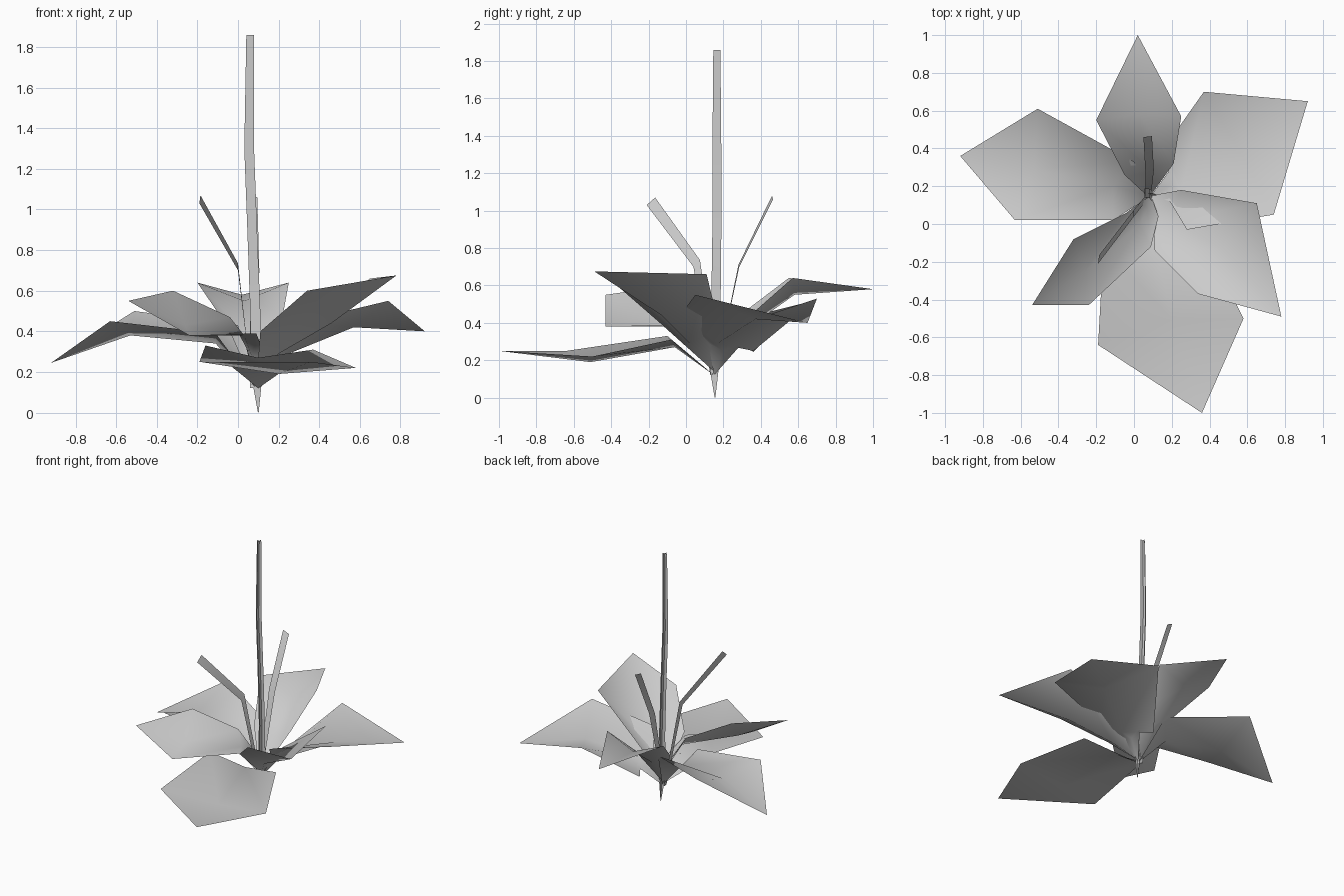
import bpy, math


def add_mesh(name, verts, faces):
    mesh = bpy.data.meshes.new(name)
    mesh.from_pydata(verts, [], faces)
    ob = bpy.data.objects.new(name, mesh)
    bpy.context.collection.objects.link(ob)
    for p in mesh.polygons:
        p.use_smooth = True
    return ob


def leaf(name, base, *rows, tip):
    """Folded blade: base point, rows of (edge, rib, edge), pointed tip."""
    verts = [base] + [p for r in rows for p in r] + [tip]
    faces = [(0, 2, 1), (0, 3, 2)]
    for i in range(len(rows) - 1):
        a, b = 1 + 3 * i, 4 + 3 * i
        faces += [(a, a + 1, b + 1, b), (a + 1, a + 2, b + 2, b + 1)]
    n = len(verts) - 1
    faces += [(n - 3, n - 2, n), (n - 2, n - 1, n)]
    return add_mesh(name, verts, faces)


def ribbon(name, rows):
    """Strip of quads through pairs of points."""
    verts = [p for row in rows for p in row]
    faces = [(2 * i, 2 * i + 1, 2 * i + 3, 2 * i + 2) for i in range(len(rows) - 1)]
    return add_mesh(name, verts, faces)


# Six broad leaves around the root
leaf("left_leaf", (0.09, 0.15, 0.12),
     [(0.0, 0.33, 0.43), (-0.11, 0.2, 0.34), (-0.11, 0.02, 0.39)],
     [(-0.51, 0.61, 0.50), (-0.53, 0.29, 0.38), (-0.63, 0.02, 0.45)],
     tip=(-0.92, 0.36, 0.245))
leaf("back_leaf", (0.08, 0.14, 0.13),
     [(0.21, 0.32, 0.42), (0.07, 0.3, 0.35), (-0.05, 0.26, 0.42)],
     [(0.25, 0.57, 0.64), (0.03, 0.58, 0.55), (-0.2, 0.55, 0.64)],
     tip=(0.02, 1.0, 0.58))
leaf("right_leaf", (0.09, 0.15, 0.12),
     [(0.19, 0.12, 0.29), (0.19, 0.2, 0.25), (0.2, 0.3, 0.29)],
     [(0.28, -0.03, 0.44), (0.25, 0.17, 0.29), (0.13, 0.36, 0.25)],
     [(0.74, 0.05, 0.55), (0.57, 0.37, 0.42), (0.37, 0.70, 0.53)],
     tip=(0.92, 0.65, 0.40))
leaf("front_right_leaf", (0.09, 0.15, 0.14),
     [(0.11, -0.14, 0.40), (0.2, 0.02, 0.29), (0.25, 0.18, 0.37)],
     [(0.34, -0.37, 0.60), (0.46, -0.13, 0.44), (0.65, 0.11, 0.66)],
     tip=(0.78, -0.49, 0.675))
leaf("front_leaf", (0.10, 0.15, 0.12),
     [(-0.16, -0.10, 0.33), (0.1, -0.06, 0.27), (0.37, -0.08, 0.31)],
     [(-0.19, -0.64, 0.25), (0.2, -0.51, 0.19), (0.58, -0.50, 0.22)],
     tip=(0.36, -1.0, 0.25))
leaf("front_left_leaf", (0.09, 0.15, 0.13),
     [(0.04, 0.12, 0.32), (0.07, 0.08, 0.27), (0.13, 0.04, 0.29)],
     [(-0.04, 0.06, 0.47), (0.03, 0.0, 0.38), (0.09, -0.12, 0.39)],
     [(-0.32, -0.08, 0.60), (-0.26, -0.25, 0.43), (-0.24, -0.43, 0.38)],
     tip=(-0.54, -0.43, 0.55))

# Tall central spike made of two crossed ribbons, pointed at the ground
spike = [(0.1, 0.155, 0.0, 0.002), (0.092, 0.15, 0.2, 0.03), (0.085, 0.16, 0.5, 0.025),
         (0.07, 0.165, 0.9, 0.024), (0.055, 0.165, 1.3, 0.024), (0.06, 0.165, 1.86, 0.019)]
ribbon("spike_across", [((x - w, y, z), (x + w, y, z)) for x, y, z, w in spike])
ribbon("spike_along", [((x, y - w, z), (x, y + w, z)) for x, y, z, w in spike])

# Two thin side stems
ribbon("front_stem", [((0.07, 0.13, 0.12), (0.07, 0.16, 0.12)),
                      ((0.0, 0.04, 0.70), (0.0, 0.075, 0.735)),
                      ((-0.19, -0.21, 1.03), (-0.185, -0.165, 1.07))])
ribbon("back_stem", [((0.06, 0.16, 0.12), (0.09, 0.15, 0.12)),
                     ((0.06, 0.28, 0.71), (0.105, 0.285, 0.70)),
                     ((0.05, 0.46, 1.08), (0.095, 0.465, 1.06))])
